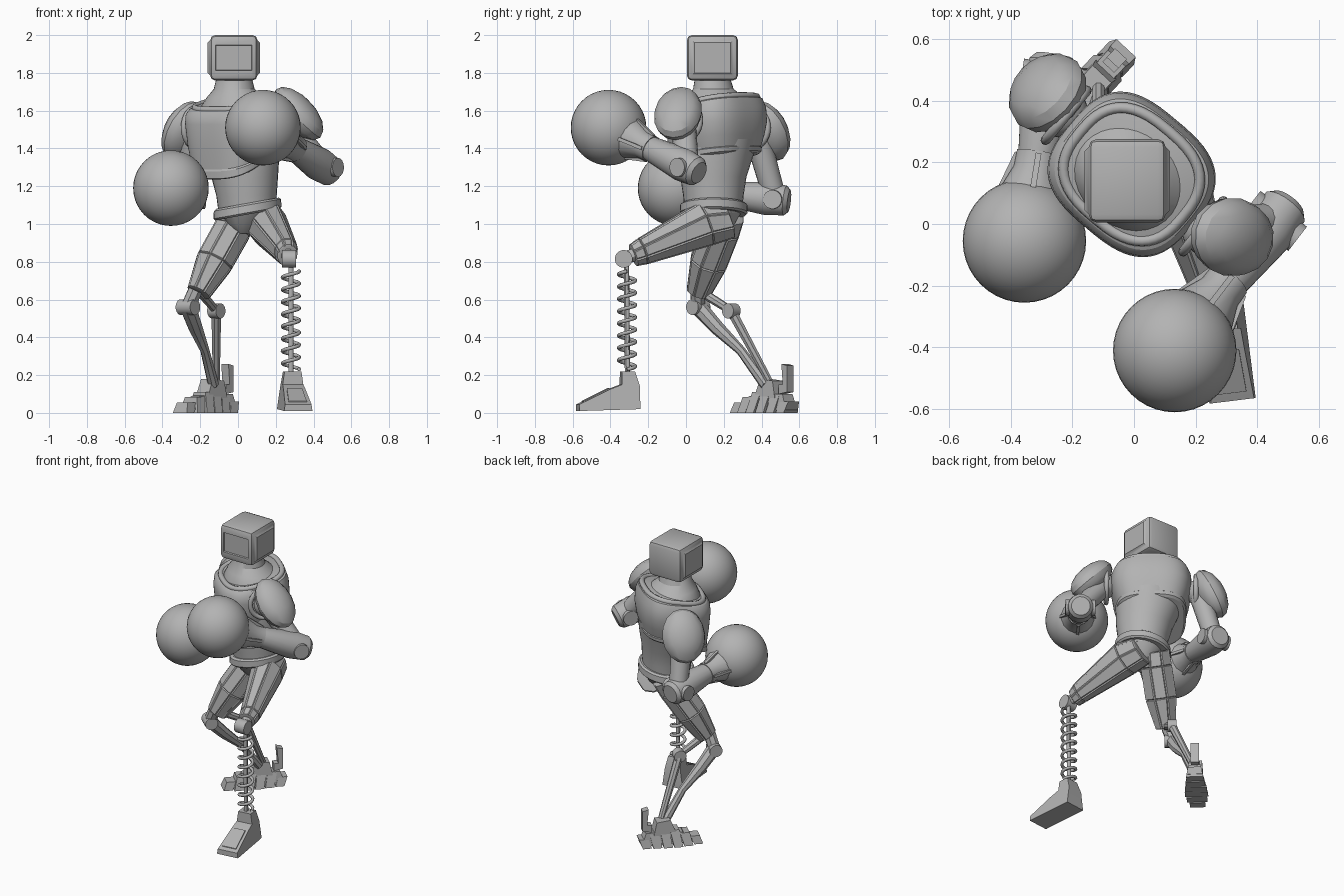
import bpy, bmesh, math
from mathutils import Vector, Matrix

default_cube = bpy.data.objects.get("Cube")
if default_cube:
    bpy.data.objects.remove(default_cube, do_unlink=True)

# Single clay grey
grey = bpy.data.materials.new("clay_grey")
grey.use_nodes = True
grey.diffuse_color = (0.45, 0.45, 0.45, 1)
grey.node_tree.nodes["Principled BSDF"].inputs["Base Color"].default_value = grey.diffuse_color

UP = Vector((0, 0, 1))
TURN = math.radians(-40)
WIDE = Vector((math.cos(TURN), math.sin(TURN), 0))
AHEAD = Vector((math.sin(TURN), -math.cos(TURN), 0))


def finish(name, bm, angle=30):
    bmesh.ops.recalc_face_normals(bm, faces=bm.faces)
    mesh = bpy.data.meshes.new(name)
    bm.to_mesh(mesh)
    bm.free()
    obj = bpy.data.objects.new(name, mesh)
    bpy.context.collection.objects.link(obj)
    mesh.materials.append(grey)
    bpy.ops.object.select_all(action="DESELECT")
    obj.select_set(True)
    bpy.context.view_layer.objects.active = obj
    bpy.ops.object.shade_smooth_by_angle(angle=math.radians(angle))
    return obj


def axes(direction, ref):
    d = Vector(direction).normalized()
    a = (Vector(ref) - d * d.dot(Vector(ref))).normalized()
    return a, d.cross(a), d


def loft(name, rows, ref=UP, sides=24, direction=None, power=2, panels=0):
    """Skin rounded sections; each row is (centre, half size along ref, half size across)."""
    a, b, _ = axes(direction or Vector(rows[-1][0]) - Vector(rows[0][0]), ref)
    bm = bmesh.new()
    rings = []
    for centre, ra, rb in rows:
        ring = []
        for i in range(sides):
            t = math.tau * (i + 0.5) / sides
            c, s = math.cos(t), math.sin(t)
            c = math.copysign(abs(c) ** (2 / power), c)
            s = math.copysign(abs(s) ** (2 / power), s)
            ring.append(bm.verts.new(Vector(centre) + a * c * ra + b * s * rb))
        rings.append(ring)
    walls = []
    for low, high in zip(rings, rings[1:]):
        for i in range(sides):
            j = (i + 1) % sides
            walls.append(bm.faces.new((low[i], low[j], high[j], high[i])))
    bm.faces.new(rings[0][::-1])
    bm.faces.new(rings[-1])
    if panels:
        bmesh.ops.recalc_face_normals(bm, faces=bm.faces)
        bmesh.ops.inset_individual(bm, faces=walls, thickness=panels, depth=panels)
    return finish(name, bm)


def rod(name, p, q, r, r2=None, sides=12):
    p, q = Vector(p), Vector(q)
    ref = UP if abs((q - p).normalized().z) < 0.9 else WIDE
    r2 = r2 or r
    return loft(name, [(p, r, r), (q, r2, r2)], ref, sides)


def ball(name, centre, size, basis=None, segments=32):
    bm = bmesh.new()
    m = Matrix.Translation(centre)
    if basis:
        m = m @ Matrix(basis).transposed().to_4x4()
    m = m @ Matrix.Diagonal((*size, 1))
    bmesh.ops.create_uvsphere(bm, u_segments=segments, v_segments=segments // 2, radius=1, matrix=m)
    return finish(name, bm)


def prism(name, profile, half, place, yaw, taper=0):
    """Extrude a (y, z) side profile across x, narrowing with height."""
    bm = bmesh.new()
    left, right = [[bm.verts.new((s * half * (1 - taper * z), y, z)) for y, z in profile] for s in (1, -1)]
    bm.faces.new(left)
    bm.faces.new(right[::-1])
    n = len(profile)
    for i in range(n):
        j = (i + 1) % n
        bm.faces.new((left[i], left[j], right[j], right[i]))
    bm.transform(Matrix.Translation(place) @ Matrix.Rotation(math.radians(yaw), 4, "Z"))
    return finish(name, bm)


def wire(name, points, thickness, cyclic=False):
    curve = bpy.data.curves.new(name, "CURVE")
    curve.dimensions = "3D"
    curve.bevel_depth = thickness
    curve.bevel_resolution = 2
    line = curve.splines.new("POLY")
    line.points.add(len(points) - 1)
    for point, co in zip(line.points, points):
        point.co = (*co, 1)
    line.use_cyclic_u = cyclic
    curve.materials.append(grey)
    obj = bpy.data.objects.new(name, curve)
    bpy.context.collection.objects.link(obj)


# Boxy head with a recessed screen and raised ear pads
bm = bmesh.new()
bmesh.ops.create_cube(bm, size=1, matrix=Matrix.Translation((-0.022, 0.14, 1.88)) @ Matrix.Diagonal((0.25, 0.27, 0.24, 1)))
bmesh.ops.bevel(bm, geom=bm.edges[:], offset=0.026, segments=2, affect="EDGES", profile=0.5)
bm.normal_update()
big = [f for f in bm.faces if f.calc_area() > 0.03]
screen = [f for f in big if f.normal.y < -0.9]
ears = [f for f in big if abs(f.normal.x) > 0.9]
bmesh.ops.inset_region(bm, faces=screen, thickness=0.004, depth=0)
for v in screen[0].verts:
    v.co.z = 1.88 + 0.75 * (v.co.z - 1.88)
bmesh.ops.inset_region(bm, faces=screen, thickness=0.004, depth=-0.01)
bmesh.ops.inset_individual(bm, faces=ears, thickness=0.02, depth=0.014)
finish("head", bm)

# Torso: sloping neck, belly, chest shell, collar
MID = Vector((0, 0.17, 0))
loft("neck", [(MID + UP * 1.56, 0.215, 0.2), (MID + UP * 1.62, 0.205, 0.185), ((-0.012, 0.155, 1.67), 0.16, 0.145),
              ((-0.02, 0.145, 1.715), 0.11, 0.105), ((-0.02, 0.14, 1.78), 0.092, 0.092)], WIDE, 32, UP)
loft("belly", [((0.05, 0.145, 1.06), 0.155, 0.15), ((0.045, 0.145, 1.15), 0.16, 0.16),
               ((0.035, 0.145, 1.25), 0.18, 0.172), ((0.02, 0.16, 1.36), 0.205, 0.19),
               ((0.01, 0.17, 1.45), 0.22, 0.2)], WIDE, 32, UP)


def dip(obj):
    # The lower edge drops toward the chest front, the neckline likewise
    for v in obj.data.vertices:
        ahead = (v.co - MID).dot(AHEAD)
        low = min(1, max(0, (1.56 - v.co.z) / 0.2))
        high = min(1, max(0, (v.co.z - 1.56) / 0.08))
        v.co.z -= low * (0.55 * max(ahead, 0) + 0.15 * min(ahead, 0)) + 0.2 * high * ahead


chest = [(1.35, 0.21, 0.195), (1.36, 0.222, 0.207), (1.385, 0.225, 0.21), (1.39, 0.22, 0.205),
         (1.46, 0.243, 0.218), (1.54, 0.258, 0.228), (1.6, 0.256, 0.222), (1.635, 0.238, 0.206), (1.65, 0.205, 0.175)]
dip(loft("chest_shell", [(MID + AHEAD * 0.012 + UP * z, a, b) for z, a, b in chest], WIDE, 64, UP, 2.9))
collar = []
for i in range(48):
    t = math.tau * i / 48
    c, s = math.cos(t), math.sin(t)
    c, s = math.copysign(abs(c) ** 0.75, c), math.copysign(abs(s) ** 0.75, s)
    collar.append(MID + WIDE * 0.215 * c + AHEAD * (0.185 * s + 0.012) + UP * (1.642 - 0.038 * s))
wire("collar_rim", collar, 0.018, True)

# Pelvis
belt = loft("belt", [((0.05, 0.147, z), r, r) for z, r in ((1.05, 0.17), (1.06, 0.18), (1.1, 0.178), (1.11, 0.165))], WIDE, 32, UP)
for v in belt.data.vertices:
    v.co.z += 0.18 * (v.co.x - 0.05)
loft("briefs", [((0.05, 0.145, 0.95), 0.04, 0.07), ((0.05, 0.145, 1), 0.1, 0.12), ((0.05, 0.145, 1.08), 0.16, 0.16)], WIDE, 16, UP)


# Arms with domed shoulder pads and round gloves
def arm(side, joint, elbow, glove, pad, pad_size, pad_axes):
    joint, elbow, glove = Vector(joint), Vector(elbow), Vector(glove)
    out = (joint - MID - UP * joint.z).normalized()
    ball(side + "_shoulder_ball", joint, (0.085,) * 3)
    a, b, _ = axes(out, UP)
    ring = [joint - out * 0.02 + (a * math.cos(t) + b * math.sin(t)) * 0.105 for t in (math.tau * i / 28 for i in range(28))]
    wire(side + "_armhole_rim", ring, 0.016, True)
    wide, long, thick = axes(Vector(pad_axes[0]).cross(Vector(pad_axes[1])), pad_axes[0])
    ball(side + "_shoulder_pad", pad, pad_size, (wide, long, thick), 16)
    rod(side + "_upper_arm", joint, elbow, 0.07, 0.06, 16)
    reach = glove - elbow
    at = lambda t: elbow + reach * t
    loft(side + "_forearm", [(at(-0.14), 0.06, 0.06), (at(-0.1), 0.08, 0.08), (at(0.08), 0.09, 0.09),
                             (at(0.48), 0.066, 0.066)], sides=16)
    loft(side + "_cuff", [(at(0.46), 0.072, 0.072), (at(0.56), 0.074, 0.074), (at(0.72), 0.11, 0.11)], sides=16)
    a, b, _ = axes(reach, UP)
    rod(side + "_elbow_hinge", elbow - b * 0.095, elbow + b * 0.095, 0.05, sides=20)
    for k in range(4):
        tab = a * math.cos(k * math.pi / 2) + b * math.sin(k * math.pi / 2)
        rod(side + "_cuff_tab", at(0.48) + tab * 0.068, at(0.72) + tab * 0.106, 0.013, sides=4)
    ball(side + "_glove", glove, (0.2,) * 3, segments=40)


arm("left", (0.24, -0.02, 1.55), (0.455, 0.01, 1.3), (0.132, -0.41, 1.51),
    (0.318, -0.042, 1.585), (0.128, 0.175, 0.088), ((0.2, 0.95, 0), (0.65, -0.1, -0.7)))
arm("right", (-0.235, 0.365, 1.51), (-0.27, 0.472, 1.13), (-0.355, -0.055, 1.19),
    (-0.28, 0.425, 1.49), (0.14, 0.175, 0.092), ((0.68, 0.73, 0), (-0.33, 0.31, -0.88)))

# Panelled thighs
loft("left_thigh", [((0.12, 0.22, 1.02), 0.1, 0.09), ((0.155, 0.1, 1.0), 0.12, 0.1),
                    ((0.255, -0.23, 0.855), 0.07, 0.06), ((0.262, -0.28, 0.833), 0.056, 0.05)], sides=8, panels=0.007)
loft("right_thigh", [((0.01, 0.22, 1.05), 0.09, 0.09), ((-0.03, 0.185, 0.97), 0.1, 0.1),
                     ((-0.125, 0.12, 0.8), 0.1, 0.098), ((-0.21, 0.065, 0.635), 0.06, 0.062)],
     WIDE, sides=8, panels=0.007)

# Left lower leg: knee hinge, spring over a rod, wedge foot
KNEE = Vector((0.27, -0.33, 0.815))
SIDE = Vector((0.038, 0, 0))
rod("left_knee_hinge", KNEE - SIDE, KNEE + SIDE, 0.047, sides=20)
rod("left_knee_link", KNEE, (0.262, -0.27, 0.84), 0.035)
rod("left_shin_rod", (0.28, -0.31, 0.2), (0.28, -0.315, 0.8), 0.014)
coil = []
for i in range(8 * 18 + 1):
    t = math.tau * i / 18
    coil.append((0.28 + 0.044 * math.cos(t), -0.312 + 0.044 * math.sin(t), 0.23 + 0.52 * i / 144))
wire("left_shin_spring", coil, 0.01)
prism("left_foot", [(-0.265, 0.01), (0.06, 0.02), (0.06, 0.14), (0.035, 0.22), (-0.035, 0.22),
                    (-0.035, 0.15), (-0.1, 0.125), (-0.265, 0.045)], 0.077, (0.287, -0.31, 0), 7, 1.9)
prism("left_foot_plate", [(-0.24, 0.05), (-0.1, 0.12), (-0.1, 0.132), (-0.24, 0.062)], 0.055, (0.287, -0.31, 0), 7, 2)

# Right lower leg: linked struts
FRONT_JOINT, REAR_JOINT = Vector((-0.265, 0.065, 0.56)), Vector((-0.115, 0.24, 0.54))
rod("right_knee_block", (-0.225, 0.06, 0.65), FRONT_JOINT, 0.04, 0.04, 8)
rod("right_knee_hinge", FRONT_JOINT - WIDE * 0.05, FRONT_JOINT + WIDE * 0.05, 0.042, sides=16)
rod("right_rear_hinge", REAR_JOINT - WIDE * 0.03, REAR_JOINT + WIDE * 0.03, 0.04, sides=16)
rod("right_knee_link", (-0.2, 0.08, 0.64), REAR_JOINT, 0.026, 0.022, 8)
loft("right_shin", [(FRONT_JOINT, 0.045, 0.045), ((-0.225, 0.165, 0.45), 0.04, 0.038),
                    ((-0.175, 0.29, 0.33), 0.025, 0.025), ((-0.13, 0.42, 0.15), 0.03, 0.03)], WIDE, 8)
rod("right_calf_strut", REAR_JOINT, (-0.115, 0.44, 0.17), 0.028, 0.02, 8)

# Right foot: overlapping slanted plates with a heel post
SPOT = (-0.165, 0.42, 0)
tops = (0.055, 0.085, 0.11, 0.125, 0.1, 0.06)
widths = (0.05, 0.066, 0.074, 0.07, 0.062, 0.055)
for i, (top, half) in enumerate(zip(tops, widths)):
    y = -0.21 + 0.067 * i
    prism("right_foot_plate", [(y, 0), (y + 0.058, 0), (y + 0.08, top), (y + 0.02, top)], half, SPOT, -43, 4)
prism("right_foot_core", [(-0.15, 0.015), (0.19, 0.015), (0.16, 0.1), (-0.08, 0.09)], 0.048, SPOT, -43, 2)
prism("right_ankle", [(-0.04, 0.08), (0.11, 0.08), (0.09, 0.17), (0.0, 0.18)], 0.05, SPOT, -43, 1)
prism("right_heel_post", [(0.12, 0.1), (0.18, 0.11), (0.18, 0.25), (0.14, 0.26), (0.15, 0.15), (0.12, 0.15)],
      0.026, SPOT, -43)
